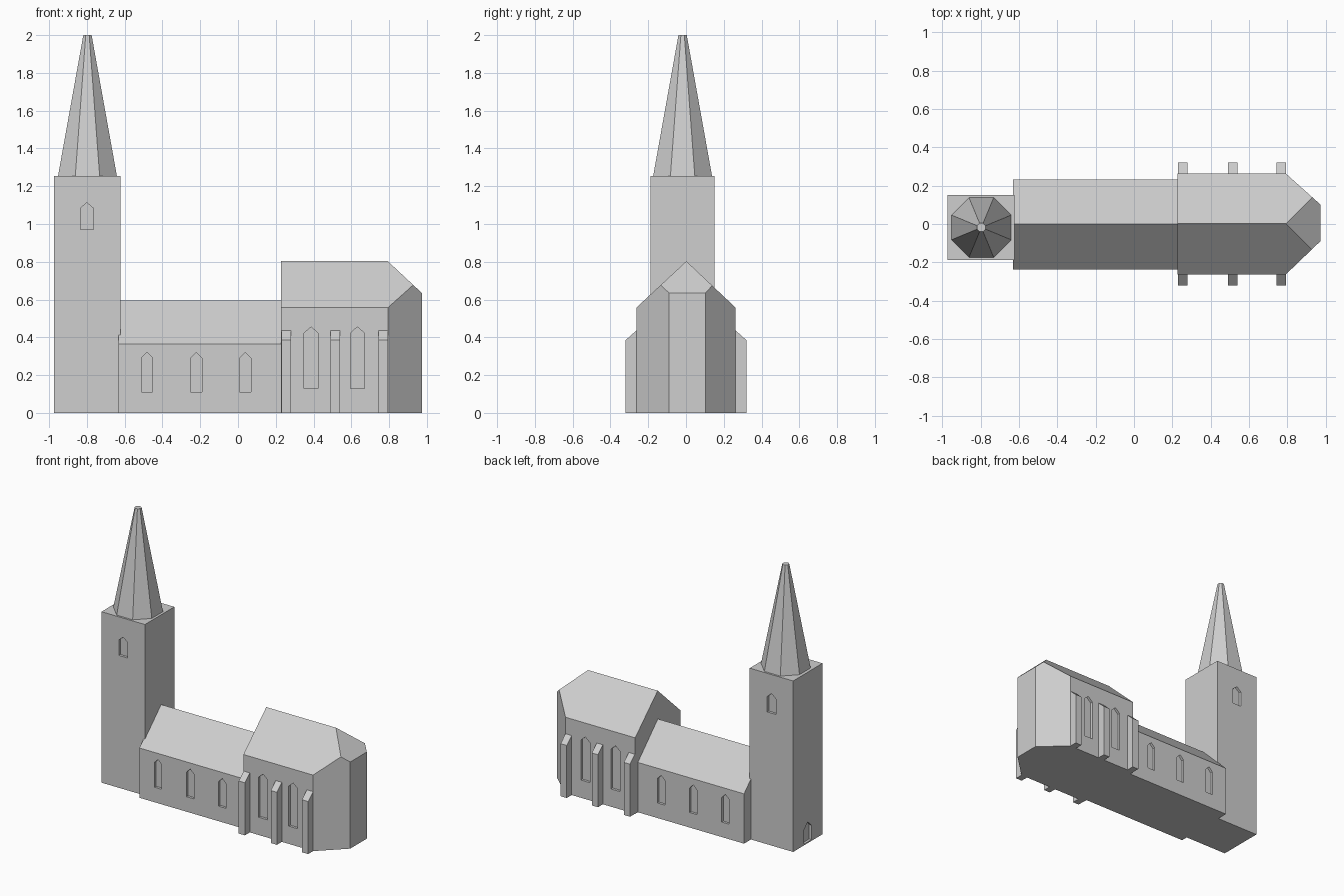
import bpy, bmesh, math
from mathutils import Vector

if "Cube" in bpy.data.objects:
    bpy.data.objects.remove(bpy.data.objects["Cube"])

stone = bpy.data.materials.new("light grey stone")
stone.diffuse_color = (0.62, 0.62, 0.62, 1)
stone.use_nodes = True
stone.node_tree.nodes["Principled BSDF"].inputs["Base Color"].default_value = stone.diffuse_color


def add_prism(bm, pts, axis, a, b):
    """Extrude a 2D profile along x (points are y,z) or y (points are x,z)."""
    def place(p, t):
        return (t, p[0], p[1]) if axis == 'x' else (p[0], t, p[1])
    va = [bm.verts.new(place(p, a)) for p in pts]
    vb = [bm.verts.new(place(p, b)) for p in pts]
    n = len(pts)
    bm.faces.new(va)
    bm.faces.new(vb[::-1])
    for i in range(n):
        j = (i + 1) % n
        bm.faces.new((va[i], vb[i], vb[j], va[j]))


def finish(bm, name):
    bmesh.ops.recalc_face_normals(bm, faces=bm.faces[:])
    me = bpy.data.meshes.new(name)
    bm.to_mesh(me)
    bm.free()
    me.materials.append(stone)
    ob = bpy.data.objects.new(name, me)
    bpy.context.scene.collection.objects.link(ob)
    return ob


def lancet(c, w, z0, shoulder, peak):
    """Pointed opening outline."""
    h = w / 2
    return [(c - h, z0), (c + h, z0), (c + h, shoulder), (c, peak), (c - h, shoulder)]


def recess(ob, openings, depth=0.018):
    """Sink openings (outline, axis, wall position) into a part."""
    bm = bmesh.new()
    for pts, axis, wall in openings:
        add_prism(bm, pts, axis, wall - depth, wall + depth)
    cutter = finish(bm, "opening_cutter")
    cutter.hide_render = True
    mod = ob.modifiers.new("openings", 'BOOLEAN')
    mod.operation = 'DIFFERENCE'
    mod.solver = 'EXACT'
    mod.object = cutter
    dg = bpy.context.evaluated_depsgraph_get()
    me = bpy.data.meshes.new_from_object(ob.evaluated_get(dg))
    ob.modifiers.clear()
    ob.data = me
    bpy.data.objects.remove(cutter)
    me.materials.clear()
    me.materials.append(stone)


# Tower with belfry windows and west door
X0, X1, Y0, Y1, TOP = -0.975, -0.623, -0.188, 0.152, 1.253
bm = bmesh.new()
add_prism(bm, [(X0, 0), (X1, 0), (X1, TOP), (X0, TOP)], 'y', Y0, Y1)
tower = finish(bm, "tower")
belfry = lancet(-0.80, 0.07, 0.97, 1.083, 1.113)
recess(tower, [(belfry, 'y', Y0), (belfry, 'y', Y1),
               (lancet(-0.018, 0.085, 0.01, 0.115, 0.155), 'x', X0)])

# Eight-sided spire
bm = bmesh.new()
k = 1 / math.cos(math.pi / 8)
rings = []
for r, z in ((0.156 * k, TOP), (0.022 * k, 2.0)):
    rings.append([bm.verts.new((-0.797 + r * math.cos((i + 0.5) * math.pi / 4),
                                -0.018 + r * math.sin((i + 0.5) * math.pi / 4), z))
                  for i in range(8)])
for i in range(8):
    j = (i + 1) % 8
    bm.faces.new((rings[0][i], rings[0][j], rings[1][j], rings[1][i]))
bm.faces.new(rings[0][::-1])
bm.faces.new(rings[1])
finish(bm, "spire")

# Nave with gabled roof
NF, NB = -0.238, 0.232
bm = bmesh.new()
add_prism(bm, [(NF, 0), (NB, 0), (NB, 0.365), (0, 0.595), (NF, 0.365)], 'x', -0.633, 0.24)
nave = finish(bm, "nave")
recess(nave, [(lancet(x, 0.06, 0.11, 0.29, 0.32), 'y', y)
              for x in (-0.482, -0.221, 0.039) for y in (NF, NB)])

# Choir: gabled prism trimmed by the hip and the two slanted apse walls
CW, CX, END = 0.263, 0.793, 0.973
bm = bmesh.new()
add_prism(bm, [(-CW, 0), (CW, 0), (CW, 0.557), (0.002, 0.803), (-CW, 0.557)], 'x', 0.228, END)
trims = [((CX, 0, 0.803), (0.168, 0, END - CX))]
for s, inner in ((1, 0.102), (-1, 0.09)):
    trims.append(((CX, s * CW, 0), (CW - inner, s * (END - CX), 0)))
for co, no in trims:
    bmesh.ops.bisect_plane(bm, geom=bm.verts[:] + bm.edges[:] + bm.faces[:], dist=1e-5,
                           plane_co=co, plane_no=Vector(no).normalized(), clear_outer=True)
    rim = [e for e in bm.edges if e.is_boundary]
    bmesh.ops.holes_fill(bm, edges=rim, sides=0)
choir = finish(bm, "choir")
recess(choir, [(lancet(x, 0.073, 0.13, 0.423, 0.455), 'y', y)
               for x in (0.387, 0.632) for y in (-CW, CW)])

# Buttresses with sloping tops, on both sides of the choir
for side, s in (("front", -1), ("back", 1)):
    for n, x in enumerate((0.23, 0.49, 0.743)):
        bm = bmesh.new()
        add_prism(bm, [(s * 0.255, 0), (s * 0.32, 0), (s * 0.32, 0.385),
                       (s * CW, 0.436), (s * 0.255, 0.436)], 'x', x, x + 0.05)
        finish(bm, f"{side}_buttress_{n + 1}")
